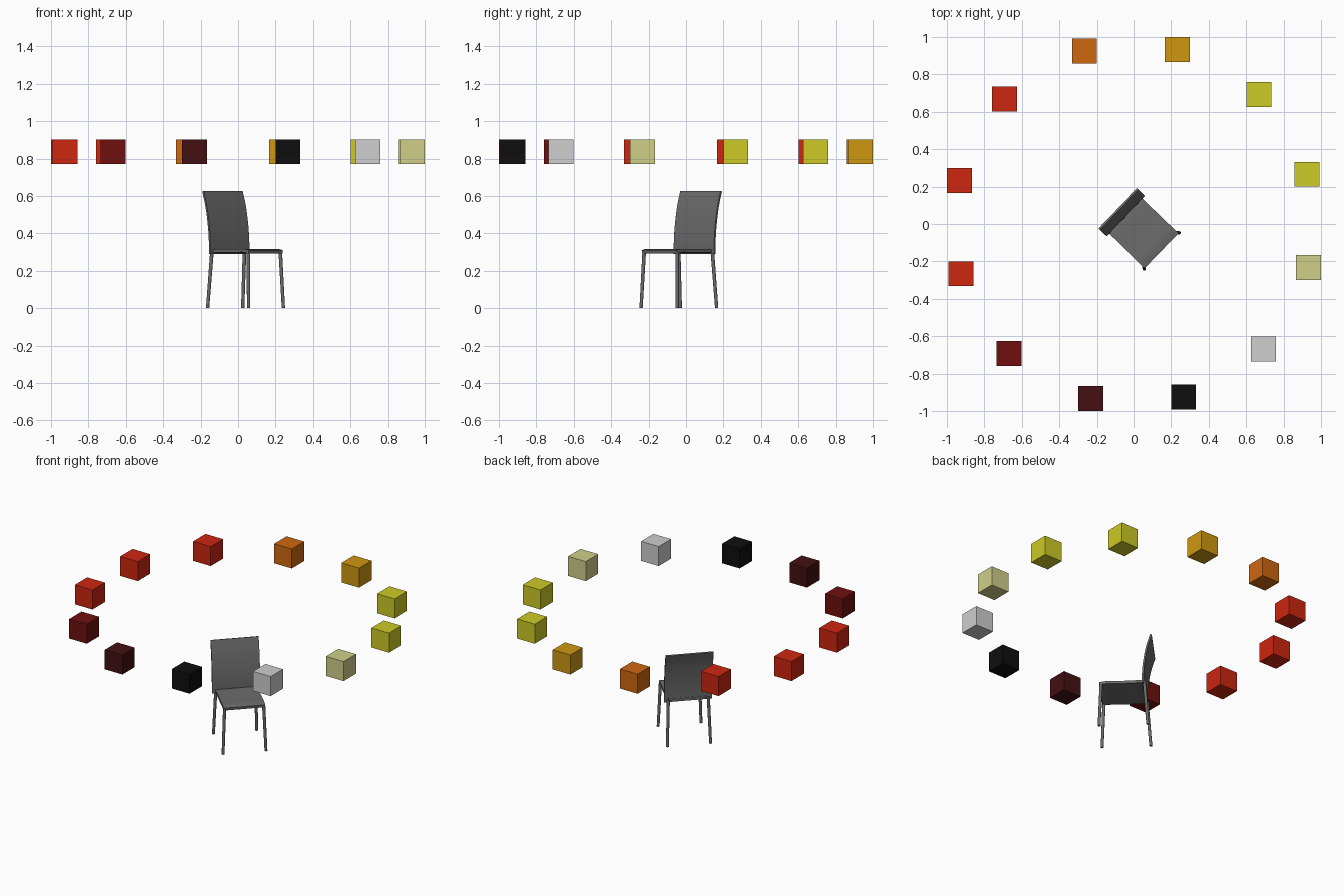
import bpy, bmesh, math
from mathutils import Vector, Matrix

old = bpy.data.objects.get("Cube")
if old:
    bpy.data.objects.remove(old, do_unlink=True)


def material(name, r, g, b):
    m = bpy.data.materials.new(name)
    m.use_nodes = True
    m.diffuse_color = (r, g, b, 1)
    m.node_tree.nodes["Principled BSDF"].inputs["Base Color"].default_value = (r, g, b, 1)
    return m


red = material("red", .61, .019, .005)
orange = material("orange", .62, .137, .005)
amber = material("amber", .62, .31, .006)
yellow = material("yellow", .61, .59, .019)
khaki = material("khaki", .62, .62, .25)
light_grey = material("light grey", .62, .62, .62)
black = material("black", .0045, .0045, .0045)
maroon = material("maroon", .056, .005, .006)
dark_red = material("dark red", .162, .005, .005)
charcoal = material("charcoal", .15, .15, .15)

TURN = math.radians(-44)


def add_object(name, bm, mat, smooth=False):
    mesh = bpy.data.meshes.new(name)
    bmesh.ops.recalc_face_normals(bm, faces=bm.faces)
    bm.to_mesh(mesh)
    bm.free()
    mesh.materials.append(mat)
    ob = bpy.data.objects.new(name, mesh)
    bpy.context.collection.objects.link(ob)
    if smooth:
        bpy.ops.object.select_all(action='DESELECT')
        ob.select_set(True)
        bpy.context.view_layer.objects.active = ob
        bpy.ops.object.shade_smooth_by_angle(angle=math.radians(35))
    return ob


def smooth_path(points, steps=4):
    """Catmull-Rom points through a short profile."""
    p = [Vector(q) for q in points]
    p = [2 * p[0] - p[1]] + p + [2 * p[-1] - p[-2]]
    out = []
    for a, b, c, d in zip(p, p[1:], p[2:], p[3:]):
        for i in range(steps):
            t = i / steps
            out.append(.5 * (2 * b + (c - a) * t + (2 * a - 5 * b + 4 * c - d) * t ** 2
                             + (3 * b - a - 3 * c + d) * t ** 3))
    return out + [p[-2]]


def panel(name, profile, half_width, thickness):
    """Bent sheet: a profile in depth and height, swept across the chair."""
    bm = bmesh.new()
    path = smooth_path(profile)
    normals = []
    for i in range(len(path)):
        t = (path[min(i + 1, len(path) - 1)] - path[max(i - 1, 0)]).normalized()
        normals.append(Vector((-t.y, t.x)) * thickness / 2)
    outline = [q + n for q, n in zip(path, normals)]
    outline += [q - n for q, n in reversed(list(zip(path, normals)))]
    sides = [[bm.verts.new((q.x, y, q.y)) for q in outline] for y in (-half_width, half_width)]
    n, m = len(outline), len(path)
    for i in range(n):
        j = (i + 1) % n
        bm.faces.new((sides[0][i], sides[0][j], sides[1][j], sides[1][i]))
    for s in sides:
        for i in range(m - 1):
            bm.faces.new((s[i], s[i + 1], s[n - 2 - i], s[n - 1 - i]))
    ob = add_object(name, bm, charcoal, True)
    ob.rotation_euler.z = TURN


def leg(name, foot, top, radius=.01):
    """Slim round leg, splayed from seat to floor, cut flat at the floor."""
    bm = bmesh.new()
    bmesh.ops.create_cone(bm, cap_ends=True, segments=12, radius1=radius * .9,
                          radius2=radius, depth=1)
    foot, top = Vector(foot), Vector(top)
    for v in bm.verts:
        t = v.co.z + .5
        c = foot.lerp(top, t)
        v.co = (c.x + v.co.x, c.y + v.co.y, c.z)
    ob = add_object(name, bm, charcoal, True)
    ob.rotation_euler.z = TURN


# Chair
panel("seat", [(-.072, .304), (-.03, .307), (.06, .306), (.16, .308), (.205, .302)], .13, .018)
panel("backrest", [(-.066, .29), (-.067, .36), (-.074, .44), (-.091, .54), (-.116, .626)], .15, .011)
for side, s in (("left", 1), ("right", -1)):
    leg("front_leg_" + side, (.207, s * .134, 0), (.195, s * .122, .305))
    leg("back_leg_" + side, (-.096, s * .135, 0), (-.073, s * .125, .305))

# Ring of floating colour cubes
ring = [black, light_grey, khaki, yellow, yellow, amber, orange, red, red, red, dark_red, maroon]
for i, mat in enumerate(ring):
    a = math.radians(-74 + 30 * i)
    bm = bmesh.new()
    bmesh.ops.create_cube(bm, size=.132, matrix=Matrix.Translation(
        (.962 * math.cos(a), .962 * math.sin(a), .836)))
    add_object("colour_cube_%02d" % (i + 1), bm, mat)
